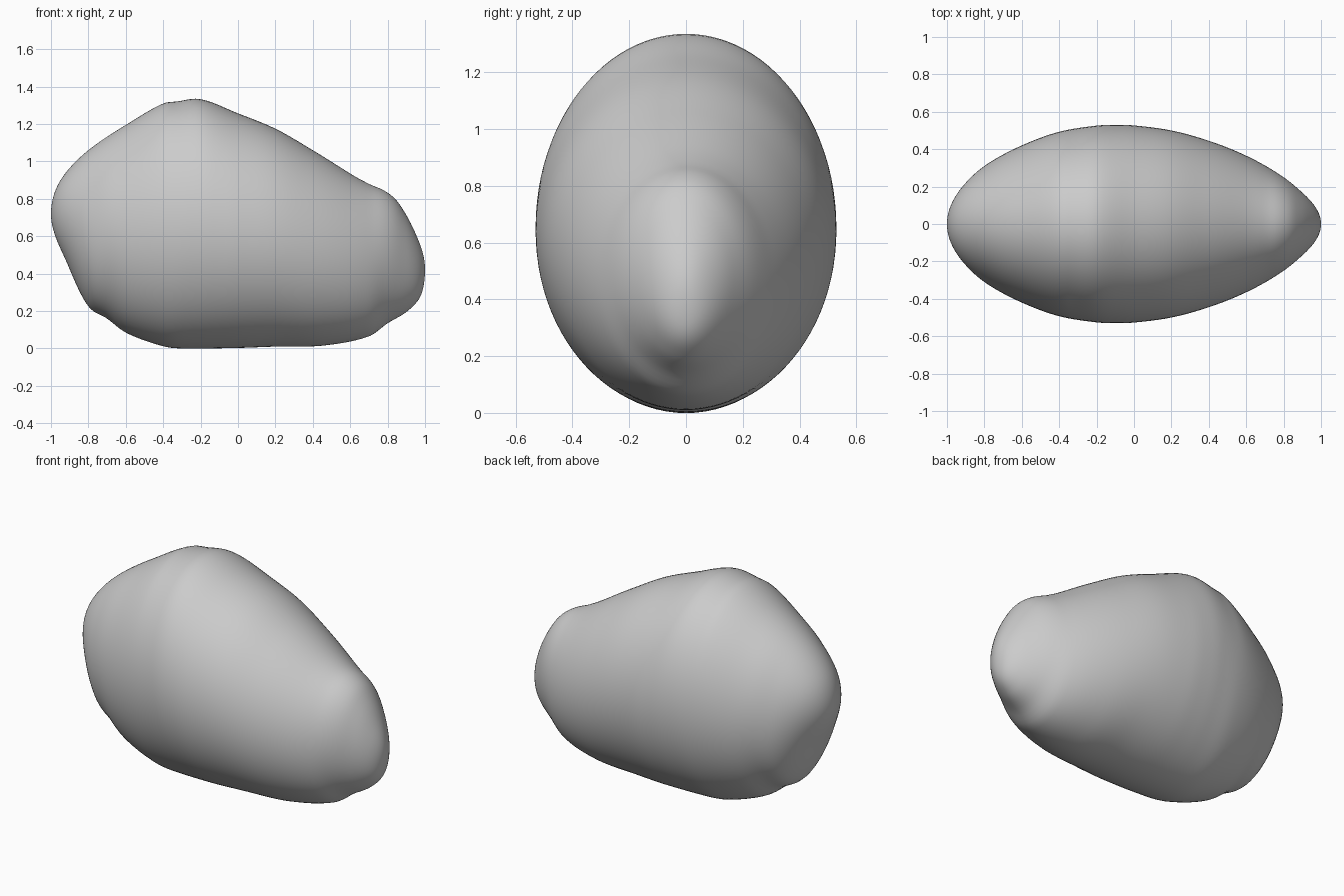
import bpy, bmesh, math

if "Cube" in bpy.data.objects:
    bpy.data.objects.remove(bpy.data.objects["Cube"])

# Outline along x: (x, top z), (x, bottom z), (x, half width in y)
TOP = [(-1, .72), (-.97, .86), (-.9, .965), (-.8, 1.06), (-.6, 1.195), (-.4, 1.31), (-.33, 1.32),
       (-.2, 1.333), (0, 1.257), (.2, 1.175), (.4, 1.06), (.6, .935), (.7, .88), (.78, .845),
       (.84, .8), (.89, .73), (.96, .59), (1, .42)]
BOTTOM = [(-1, .72), (-.98, .61), (-.92, .47), (-.8, .225), (-.7, .16), (-.6, .085), (-.4, .012),
          (-.3, 0), (0, .003), (.2, .01), (.45, .015), (.7, .065), (.8, .135), (.9, .195),
          (.98, .29), (1, .42)]
WIDTH = [(-1, 0), (-.9, .22), (-.8, .31), (-.6, .42), (-.4, .493), (-.2, .526), (-.1, .53), (0, .527),
         (.2, .5), (.4, .445), (.6, .365), (.8, .25), (.9, .168), (1, 0)]


def smooth_curve(points):
    """Cubic through the points, measured by angle so the ends come out round."""
    t = [math.acos(-x) for x, _ in points]
    v = [p[1] for p in points]
    n = len(t)
    d = [(v[min(i + 1, n - 1)] - v[max(i - 1, 0)]) / (t[min(i + 1, n - 1)] - t[max(i - 1, 0)])
         for i in range(n)]

    def value(a):
        i = next((k for k in range(n - 1) if a <= t[k + 1]), n - 2)
        h = t[i + 1] - t[i]
        s = (a - t[i]) / h
        return ((1 + 2 * s) * (1 - s) ** 2 * v[i] + s * (1 - s) ** 2 * h * d[i]
                + s * s * (3 - 2 * s) * v[i + 1] + s * s * (s - 1) * h * d[i + 1])
    return value


top, bottom, width = map(smooth_curve, (TOP, BOTTOM, WIDTH))
RINGS, SIDES = 96, 96
bm = bmesh.new()

# Elliptical rings lofted along x, closed by a point at each end
rings = []
for r in range(1, RINGS):
    a = math.pi * r / RINGS
    hi, lo, w = top(a), bottom(a), width(a)
    rings.append([bm.verts.new((-math.cos(a), w * math.cos(b), (hi + lo) / 2 + (hi - lo) / 2 * math.sin(b)))
                  for b in (2 * math.pi * s / SIDES for s in range(SIDES))])
left = bm.verts.new((-1, 0, TOP[0][1]))
right = bm.verts.new((1, 0, TOP[-1][1]))
for s in range(SIDES):
    n = (s + 1) % SIDES
    for p, q in zip(rings, rings[1:]):
        bm.faces.new((p[s], p[n], q[n], q[s]))
    bm.faces.new((left, rings[0][n], rings[0][s]))
    bm.faces.new((right, rings[-1][s], rings[-1][n]))
bmesh.ops.recalc_face_normals(bm, faces=bm.faces)
for f in bm.faces:
    f.smooth = True

mesh = bpy.data.meshes.new("pebble")
bm.to_mesh(mesh)
bm.free()
bpy.context.collection.objects.link(bpy.data.objects.new("pebble", mesh))
